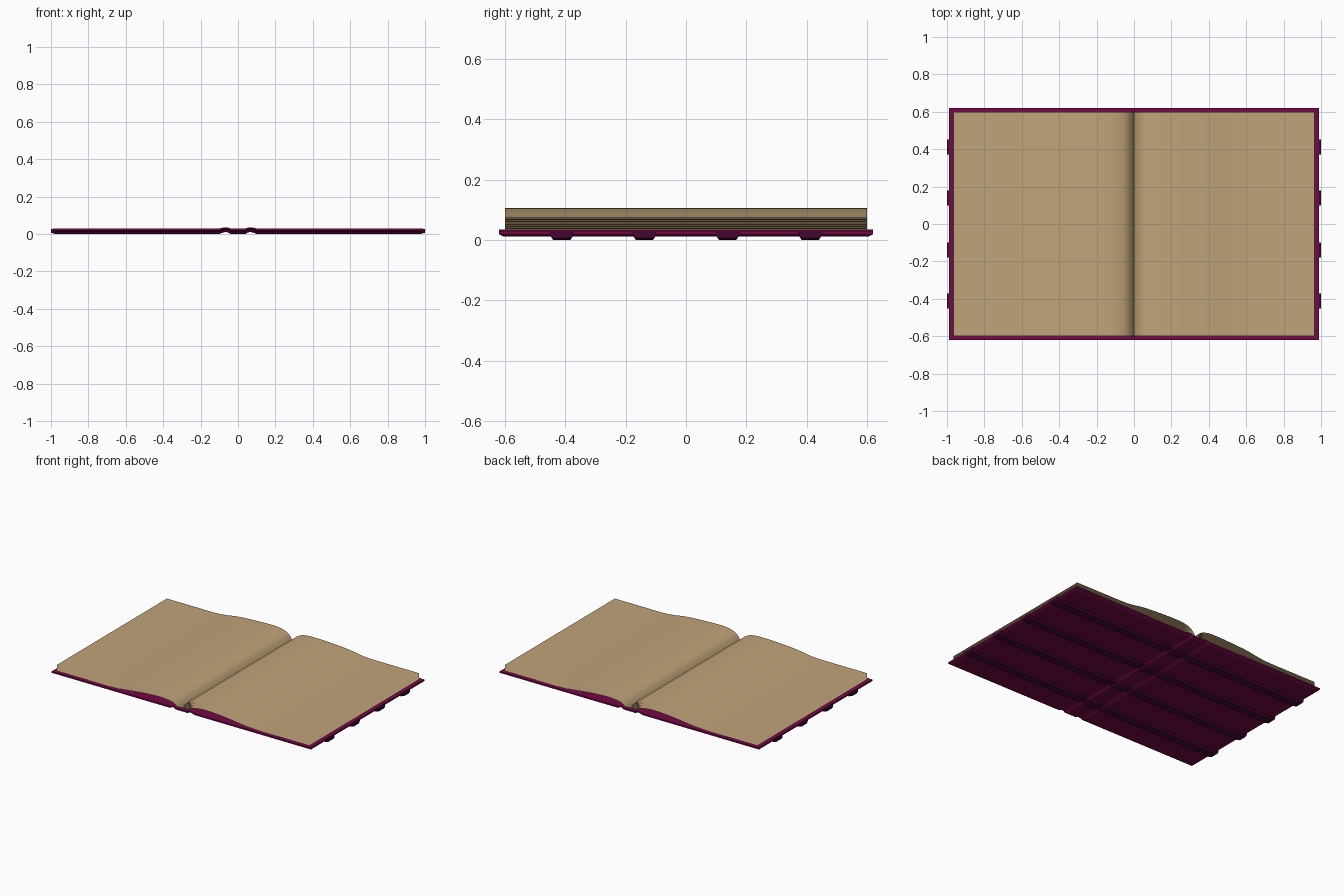
import bpy, bmesh

if "Cube" in bpy.data.objects:
    bpy.data.objects.remove(bpy.data.objects["Cube"])

def material(name, rgb):
    m = bpy.data.materials.new(name)
    m.diffuse_color = (*rgb, 1)
    m.use_nodes = True
    m.node_tree.nodes["Principled BSDF"].inputs["Base Color"].default_value = m.diffuse_color
    return m

PAPER = material("aged paper", (0.53, 0.37, 0.19))
LEATHER = material("plum leather", (0.17, 0.003, 0.06))
BAND = material("dark plum band", (0.06, 0.002, 0.035))

def finish(bm, name, mat, smooth):
    me = bpy.data.meshes.new(name)
    bm.to_mesh(me)
    bm.free()
    me.materials.append(mat)
    ob = bpy.data.objects.new(name, me)
    bpy.context.collection.objects.link(ob)
    if smooth:
        for p in me.polygons:
            p.use_smooth = True
    return ob

def loft(name, sections, mat):
    # closed cross-sections joined along the width of the book
    bm = bmesh.new()
    rings = [[bm.verts.new(c) for c in s] for s in sections]
    n = len(rings[0])
    for a, b in zip(rings, rings[1:]):
        for i in range(n):
            j = (i + 1) % n
            bm.faces.new((a[i], a[j], b[j], b[i]))
    bm.faces.new(rings[0])
    bm.faces.new(rings[-1])
    bmesh.ops.recalc_face_normals(bm, faces=bm.faces)
    return finish(bm, name, mat, False)

# hinge grooves on both sides of the spine: x and upward offset
HINGE = [(0.04, 0.0), (0.052, 0.008), (0.066, 0.011), (0.08, 0.008), (0.1, 0.0)]
half = HINGE + [(0.975, 0.0)]
path = [(-x, z) for x, z in reversed(half)] + half

# cover: boards, hinges and spine in one strip with chamfered lower edges
def cover_section(x, dz, lift=0.0, inset=0.0):
    lo, mid, top = 0.012 + dz + lift, 0.02 + dz, 0.03 + dz * 0.5
    ye = 0.605 + lift
    return [(x, -0.62, top), (x, -0.62, mid), (x, -ye, lo),
            (x, ye, lo), (x, 0.62, mid), (x, 0.62, top)]

loft("cover", [cover_section(-0.99, 0, 0.007)] + [cover_section(x, z) for x, z in path]
     + [cover_section(0.99, 0, 0.007)], LEATHER)

# raised bands running under the cover
def band_section(y, x, dz, lift=0.0):
    prof = [(-0.04, 0.026), (-0.037, 0.013), (-0.028, 0.0 + lift),
            (0.028, 0.0 + lift), (0.037, 0.013), (0.04, 0.026)]
    return [(x, y + py, pz + dz * (1.0 if pz < 0.02 else 0.3)) for py, pz in prof]

for k, y in enumerate((-0.412, -0.138, 0.138, 0.412)):
    secs = [band_section(y, -1.0, 0, 0.007)]
    secs += [band_section(y, x, z) for x, z in path]
    secs += [band_section(y, 1.0, 0, 0.007)]
    loft(f"raised_band_{k + 1}", secs, BAND)

# page curves (x, z): uppermost and lowest sheet
TOP = [(0.001, 0.034), (0.015, 0.06), (0.045, 0.087), (0.1, 0.104), (0.18, 0.107),
       (0.3, 0.103), (0.42, 0.095), (0.52, 0.08), (0.6, 0.0745), (0.75, 0.074), (0.964, 0.074)]
LOW = [(0.046, 0.031), (0.058, 0.043), (0.085, 0.054), (0.13, 0.061), (0.2, 0.063),
       (0.3, 0.057), (0.4, 0.046), (0.48, 0.037), (0.57, 0.034), (0.75, 0.034), (0.967, 0.034)]

def spline(pts, steps=5):
    ext = [pts[0]] + pts + [pts[-1]]
    out = []
    for a, b, c, d in zip(ext, ext[1:], ext[2:], ext[3:]):
        for s in range(steps):
            t = s / steps
            out.append(tuple(0.5 * (2 * q + (r - p) * t + (2 * p - 5 * q + 4 * r - u) * t * t
                             + (3 * q - p - 3 * r + u) * t ** 3)
                             for p, q, r, u in zip(a, b, c, d)))
    return out + [pts[-1]]

# loose sheets, fanned from the spine on either side
SHEETS = 18
for name, side in (("left_pages", -1), ("right_pages", 1)):
    bm = bmesh.new()
    for k in range(SHEETS):
        f = k / (SHEETS - 1)
        pts = [(a[0] + (b[0] - a[0]) * f, a[1] + (b[1] - a[1]) * f) for a, b in zip(LOW, TOP)]
        rows = [[bm.verts.new((side * x, y, z)) for y in (-0.6, 0.6)] for x, z in spline(pts)]
        for r, s in zip(rows, rows[1:]):
            q = (r[0], s[0], s[1], r[1])
            bm.faces.new(q if side > 0 else q[::-1])
    finish(bm, name, PAPER, True)
